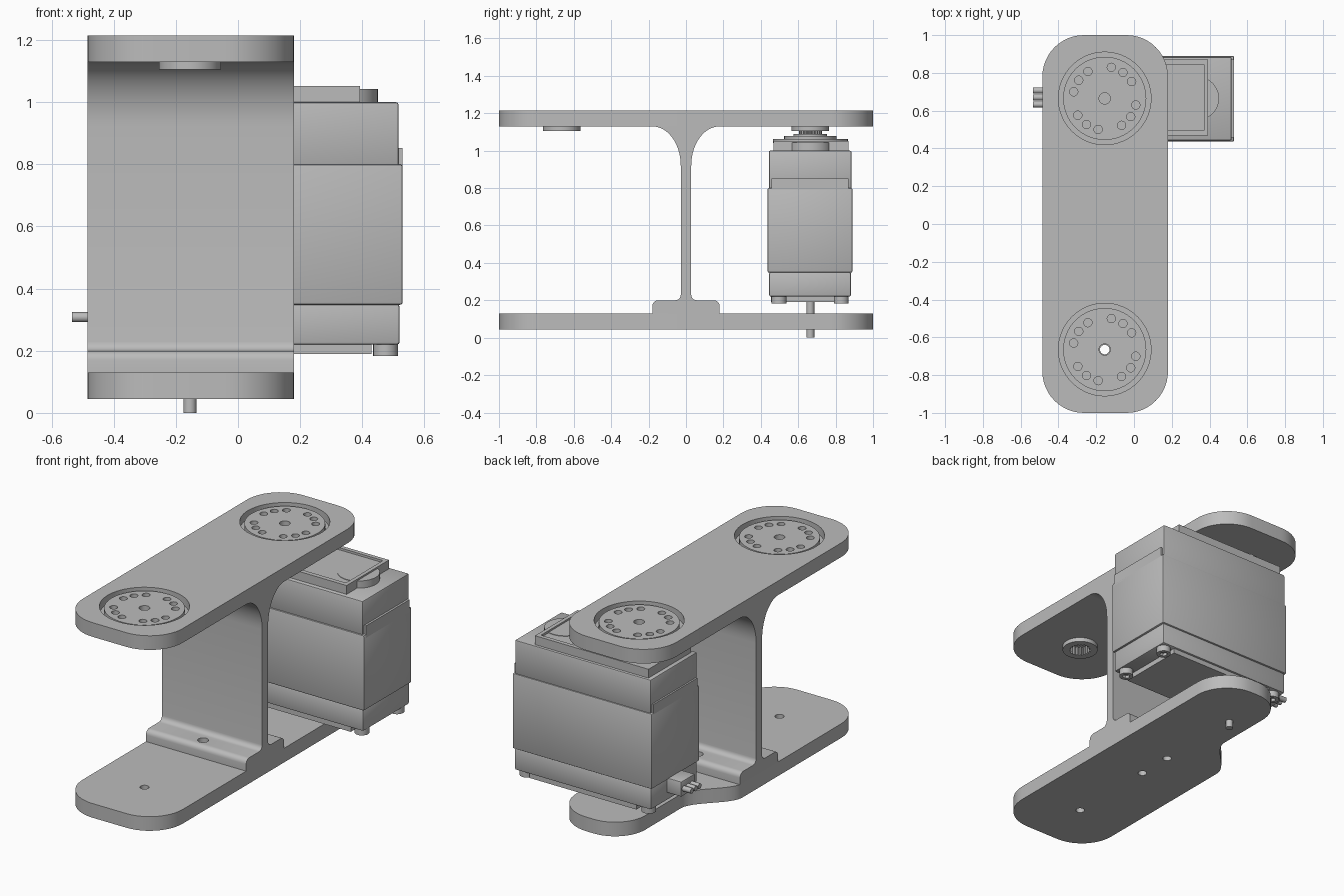
import bpy, bmesh
from math import sin, cos, pi, radians
from mathutils import Vector

if "Cube" in bpy.data.objects:
    bpy.data.objects.remove(bpy.data.objects["Cube"])

grey = bpy.data.materials.new("plain grey")
grey.use_nodes = True
tone = (0.5, 0.5, 0.5, 1)
grey.diffuse_color = tone
grey.node_tree.nodes["Principled BSDF"].inputs["Base Color"].default_value = tone

AX = -0.155           # horn axis in x
AY = 0.665            # horn axis in y, mirrored front and back
LEFT, RIGHT = -0.485, 0.18


def finish(name, bm):
    bmesh.ops.recalc_face_normals(bm, faces=bm.faces)
    mesh = bpy.data.meshes.new(name)
    bm.to_mesh(mesh)
    bm.free()
    mesh.materials.append(grey)
    ob = bpy.data.objects.new(name, mesh)
    bpy.context.scene.collection.objects.link(ob)
    return ob


def activate(ob):
    bpy.ops.object.select_all(action='DESELECT')
    ob.select_set(True)
    bpy.context.view_layer.objects.active = ob


def prism(name, outline, lo, hi, axis="z"):
    """Extrude a 2D outline along z (points are x, y) or x (points are y, z)."""
    bm = bmesh.new()
    place = (lambda a, b: (a, b, lo)) if axis == "z" else (lambda a, b: (lo, a, b))
    face = bm.faces.new([bm.verts.new(place(a, b)) for a, b in outline])
    new = bmesh.ops.extrude_face_region(bm, geom=[face])["geom"]
    step = Vector((0, 0, hi - lo)) if axis == "z" else Vector((hi - lo, 0, 0))
    bmesh.ops.translate(bm, verts=[v for v in new if isinstance(v, bmesh.types.BMVert)], vec=step)
    return finish(name, bm)


def arc(cx, cy, rx, ry, start, end, n=12):
    return [(cx + rx * cos(radians(start + (end - start) * i / n)),
             cy + ry * sin(radians(start + (end - start) * i / n))) for i in range(n + 1)]


def disc(name, x, y, r, lo, hi, n=48, axis="z"):
    return prism(name, arc(x, y, r, r, 0, 360, n)[:-1], lo, hi, axis)


def spline(name, y, r, lo, hi):
    """Toothed cylinder for shaft and socket."""
    pts = [(AX + (r - 0.009 * (i // 2 % 2)) * cos(i * pi / 40),
            y + (r - 0.009 * (i // 2 % 2)) * sin(i * pi / 40)) for i in range(80)]
    return prism(name, pts, lo, hi)


def box(name, x, y, z, bevel=0.0):
    ob = prism(name, [(x[0], y[0]), (x[1], y[0]), (x[1], y[1]), (x[0], y[1])], *z)
    if bevel:
        mod = ob.modifiers.new("bevel", 'BEVEL')
        mod.width, mod.segments = bevel, 2
        activate(ob)
        bpy.ops.object.modifier_apply(modifier=mod.name)
    return ob


def cut(ob, cutters):
    for c in cutters:
        mod = ob.modifiers.new("cut", 'BOOLEAN')
        mod.operation, mod.solver, mod.object = 'DIFFERENCE', 'EXACT', c
        activate(ob)
        bpy.ops.object.modifier_apply(modifier=mod.name)
        bpy.data.objects.remove(c)


# Upper plate with horn recesses
R = 0.22
front_end = arc(LEFT + R, -1 + R, R, R, 180, 270) + arc(RIGHT - R, -1 + R, R, R, 270, 360)
right_back = arc(RIGHT - R, 1 - R, R, R, 0, 90)
upper = prism("upper_plate", front_end + right_back + arc(LEFT + R, 1 - R, R, R, 90, 180), 1.13, 1.215)
for y in (-AY, AY):
    cut(upper, [disc("recess", AX, y, 0.245, 1.165, 1.3, 64),
                spline("socket", y, 0.062, 1.1, 1.155),
                disc("bore", AX, y, 0.03, 1.1, 1.3, 24)])

# Lower plate, waisted on one side near the back
lobe = arc(-0.09, 0.8, 0.2, 0.2, 90, 180)
waist = []
for i in range(13):
    t = i / 12
    waist.append((-0.29 + (LEFT + 0.29) * t * t * (3 - 2 * t), 0.46 - 0.3 * t))
lower = prism("lower_plate", front_end + right_back + lobe + waist, 0.045, 0.13)
cut(lower, [disc("hole", AX, y, 0.025, 0, 0.3, 24) for y in (-AY, -0.11, 0.11)])

# Upright web with foot and flared top
half = [(0.18, 0.13)] + arc(0.15, 0.17, 0.03, 0.03, 0, 90, 5)
half += arc(0.058, 0.23, 0.03, 0.03, 270, 180, 5) + arc(0.18, 0.92, 0.152, 0.21, 180, 90, 14)
web = prism("upright_web", half + [(-y, z) for y, z in reversed(half)], LEFT, RIGHT, "x")
cut(web, [disc("hole", AX, y, 0.03, 0.1, 0.215, 24) for y in (-0.11, 0.11)])

# Round horns set into the upper plate, with hubs underneath
for side, y in (("front", -AY), ("back", AY)):
    horn = disc(side + "_horn", AX, y, 0.22, 1.165, 1.205, 64)
    holes = [disc("hole", AX + 0.168 * cos(radians(a + q)), y + 0.168 * sin(radians(a + q)),
                  0.022, 1.18, 1.3, 20) for q in range(0, 360, 90) for a in (32, 55, 78)]
    cut(horn, holes + [disc("bore", AX, y, 0.03, 1.1, 1.3, 24)])
    hub = disc(side + "_horn_hub", AX, y, 0.1, 1.105, 1.13)
    cut(hub, [spline("socket", y, 0.062, 1.0, 1.2)])

# Motor case in three sections
case_low = box("motor_lower_case", (-0.385, 0.52), (0.445, 0.882), (0.22, 0.35), 0.008)
box("motor_middle_case", (-0.395, 0.53), (0.436, 0.89), (0.348, 0.8), 0.008)
box("motor_upper_case", (-0.385, 0.517), (0.443, 0.885), (0.795, 1.0), 0.008)
for name, x in (("left", (0.5, 0.53)), ("right", (-0.395, -0.37))):
    box("motor_" + name + "_tab", x, (0.457, 0.87), (0.78, 0.852))
box("motor_bottom_plate", (-0.28, 0.43), (0.455, 0.87), (0.19, 0.225))

# Corner screws with socket heads
for x in (-0.335, 0.475):
    for y in (0.497, 0.83):
        screw = disc("case_screw", x, y, 0.04, 0.183, 0.225, 24)
        cut(screw, [disc("socket", x, y, 0.022, 0.1, 0.2, 6)])

# Gear cover, stepped collar and splined shaft
cover = box("gear_cover", (-0.36, 0.393), (0.468, 0.87), (0.995, 1.053))
cut(cover, [box("recess", (0.0, 0.37), (0.495, 0.845), (1.04, 1.2))])
disc("gear_bulge", 0.335, AY, 0.115, 0.99, 1.043)
disc("collar_base", AX, AY, 0.2, 1.04, 1.062)
disc("collar_middle", AX, AY, 0.14, 1.06, 1.078)
disc("collar_top", AX, AY, 0.09, 1.075, 1.09)
spline("output_shaft", AY, 0.061, 1.08, 1.15)

# Rear pivot pin
disc("pivot_pin", AX, AY, 0.021, 0, 0.2, 24)

# Cable socket with three pins
box("cable_socket", (-0.48, -0.38), (0.6, 0.73), (0.265, 0.355), 0.006)
for i in (-1, 0, 1):
    disc("cable_pin", AY + 0.005 + i * 0.037, 0.308, 0.016, -0.535, -0.47, 16, "x")

# Smooth the curved surfaces and keep the edges sharp
bpy.ops.object.select_all(action='DESELECT')
for ob in bpy.context.scene.objects:
    if ob.type == 'MESH':
        ob.select_set(True)
        bpy.context.view_layer.objects.active = ob
bpy.ops.object.shade_smooth_by_angle(angle=radians(30))
